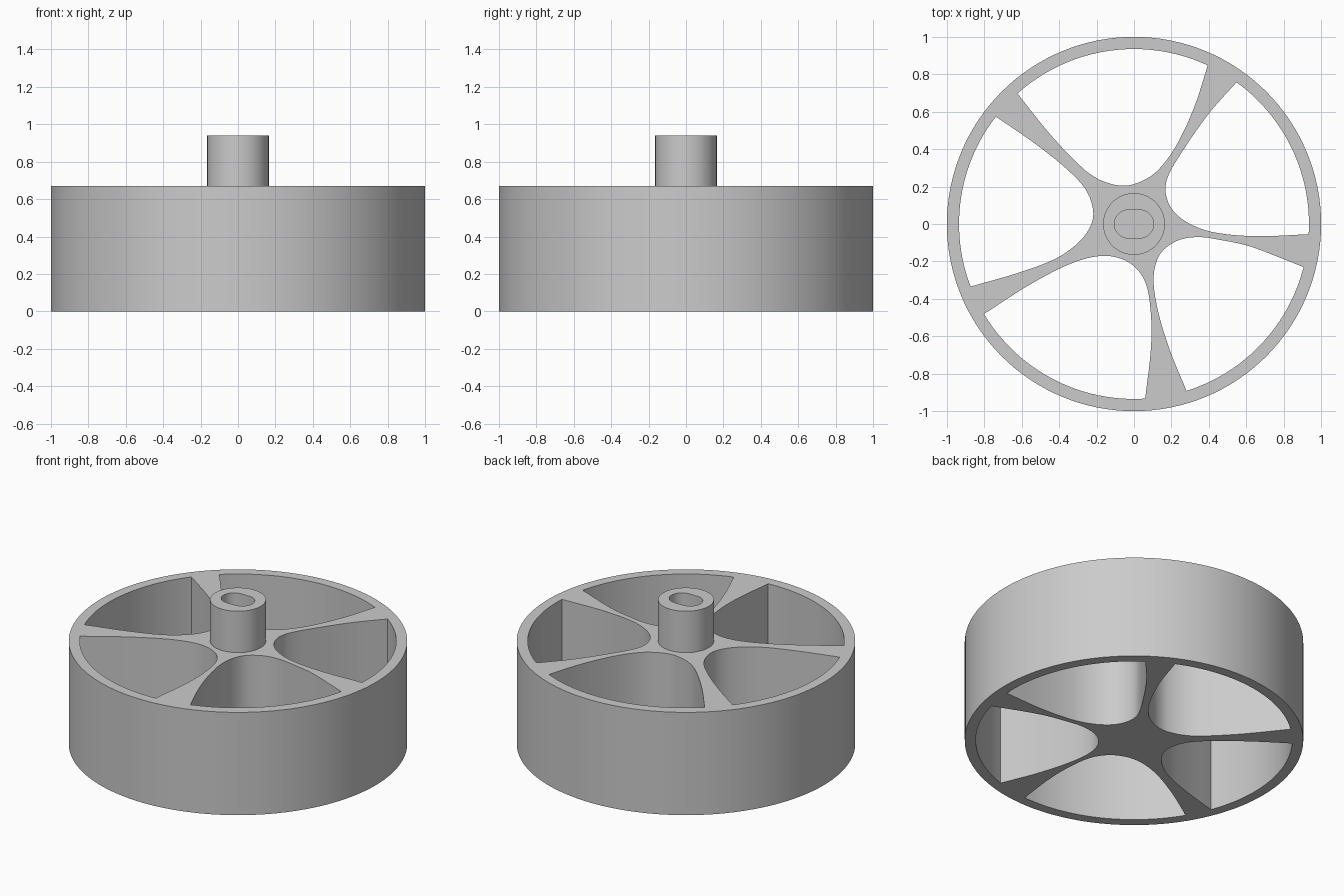
import bpy
import bmesh
from math import atan2, cos, pi, sin, remainder, tau
from mathutils import Vector
from mathutils.geometry import interpolate_bezier

RIM_TOP, HUB_TOP = 0.67, 0.94
INNER_RADIUS = 0.935

if "Cube" in bpy.data.objects:
    bpy.data.objects.remove(bpy.data.objects["Cube"], do_unlink=True)

grey = bpy.data.materials.new("plain grey")
colour = (0.6, 0.6, 0.6, 1)
grey.use_nodes = True
grey.diffuse_color = colour
grey.node_tree.nodes["Principled BSDF"].inputs["Base Color"].default_value = colour


def arc(radius, start, sweep, steps, centre=(0, 0)):
    """Points along a circular arc, both ends included."""
    middle = Vector(centre)
    angles = [start + sweep * i / steps for i in range(steps + 1)]
    return [middle + radius * Vector((cos(a), sin(a))) for a in angles]


def circle(radius, steps):
    return arc(radius, 0, tau, steps)[:-1]


def smooth_path(points, steps=8):
    """Smooth curve passing through every point."""
    pts = [Vector(p) for p in points]
    last = len(pts) - 1
    tangents = []
    for i in range(last + 1):
        a, b, c = pts[max(i - 1, 0)], pts[i], pts[min(i + 1, last)]
        tangents.append((c - a) / ((c - b).length + (b - a).length))
    path = []
    for i in range(last):
        a, b = pts[i], pts[i + 1]
        reach = (b - a).length / 3
        piece = interpolate_bezier(a, a + tangents[i] * reach,
                                   b - tangents[i + 1] * reach, b, steps + 1)
        path += [p.to_2d() for p in piece[:-1]]
    return path + [pts[-1]]


def window(points):
    """Opening between two spokes, closed by an arc under the rim."""
    start = atan2(points[-1][1], points[-1][0])
    end = atan2(points[0][1], points[0][0])
    rim = arc(INNER_RADIUS, start, remainder(end - start, tau), 24)
    return smooth_path(points)[1:-1] + rim


def extrude_outlines(name, outlines, bottom, top):
    """Solid from a filled outline with holes."""
    curve = bpy.data.curves.new(name + "_outline", "CURVE")
    curve.dimensions = "2D"
    curve.fill_mode = "BOTH"
    curve.extrude = (top - bottom) / 2
    for outline in outlines:
        spline = curve.splines.new("POLY")
        spline.points.add(len(outline) - 1)
        for point, co in zip(spline.points, outline):
            point.co = (co.x, co.y, 0, 1)
        spline.use_cyclic_u = True
    helper = bpy.data.objects.new(name + "_outline", curve)
    mesh = bpy.data.meshes.new_from_object(helper)
    bpy.data.objects.remove(helper)
    bpy.data.curves.remove(curve)

    bm = bmesh.new()
    bm.from_mesh(mesh)
    bmesh.ops.remove_doubles(bm, verts=bm.verts, dist=0.0001)
    bmesh.ops.translate(bm, verts=bm.verts, vec=(0, 0, (bottom + top) / 2))
    bmesh.ops.recalc_face_normals(bm, faces=bm.faces)
    bm.to_mesh(mesh)
    bm.free()

    mesh.name = name
    mesh.materials.clear()
    mesh.materials.append(grey)
    part = bpy.data.objects.new(name, mesh)
    bpy.context.collection.objects.link(part)
    bpy.ops.object.select_all(action="DESELECT")
    part.select_set(True)
    bpy.context.view_layer.objects.active = part
    bpy.ops.object.shade_smooth_by_angle(angle=pi / 6)
    return part


# Spoke edges around each window, from one rim corner to the other
back_window = [(.395, .85), (.32, .62), (.22, .41), (.12, .28), (.02, .22),
               (-.07, .205), (-.18, .235), (-.27, .295), (-.44, .47), (-.625, .7)]
left_window = [(.55, .76), (.4, .59), (.26, .39), (.18, .25), (.17, .16),
               (.21, .07), (.3, 0), (.43, -.045), (.65, -.065), (.93, -.055)]
front_left_window = [(.905, -.23), (.62, -.12), (.46, -.085), (.34, -.07), (.23, -.09),
                     (.14, -.16), (.105, -.28), (.125, -.45), (.19, -.67), (.28, -.89)]
front_window = [(.06, -.93), (.09, -.67), (.09, -.48), (.06, -.31), (-.02, -.21),
                (-.15, -.17), (-.32, -.205), (-.55, -.32), (-.8, -.48)]
right_window = [(-.875, -.335), (-.6, -.255), (-.4, -.175), (-.27, -.07), (-.218, .04),
                (-.25, .17), (-.35, .285), (-.53, .43), (-.74, .575)]
windows = [back_window, left_window, front_left_window, front_window, right_window]

# Rim, spokes and solid middle
extrude_outlines("spoked_wheel", [circle(1, 128)] + [window(w) for w in windows], 0, RIM_TOP)

# Raised hub with a slotted shaft hole
slot = arc(.075, -pi / 2, pi, 16, (.03, 0)) + arc(.075, pi / 2, pi, 16, (-.03, 0))
extrude_outlines("hub", [circle(.165, 64), slot], RIM_TOP, HUB_TOP)
